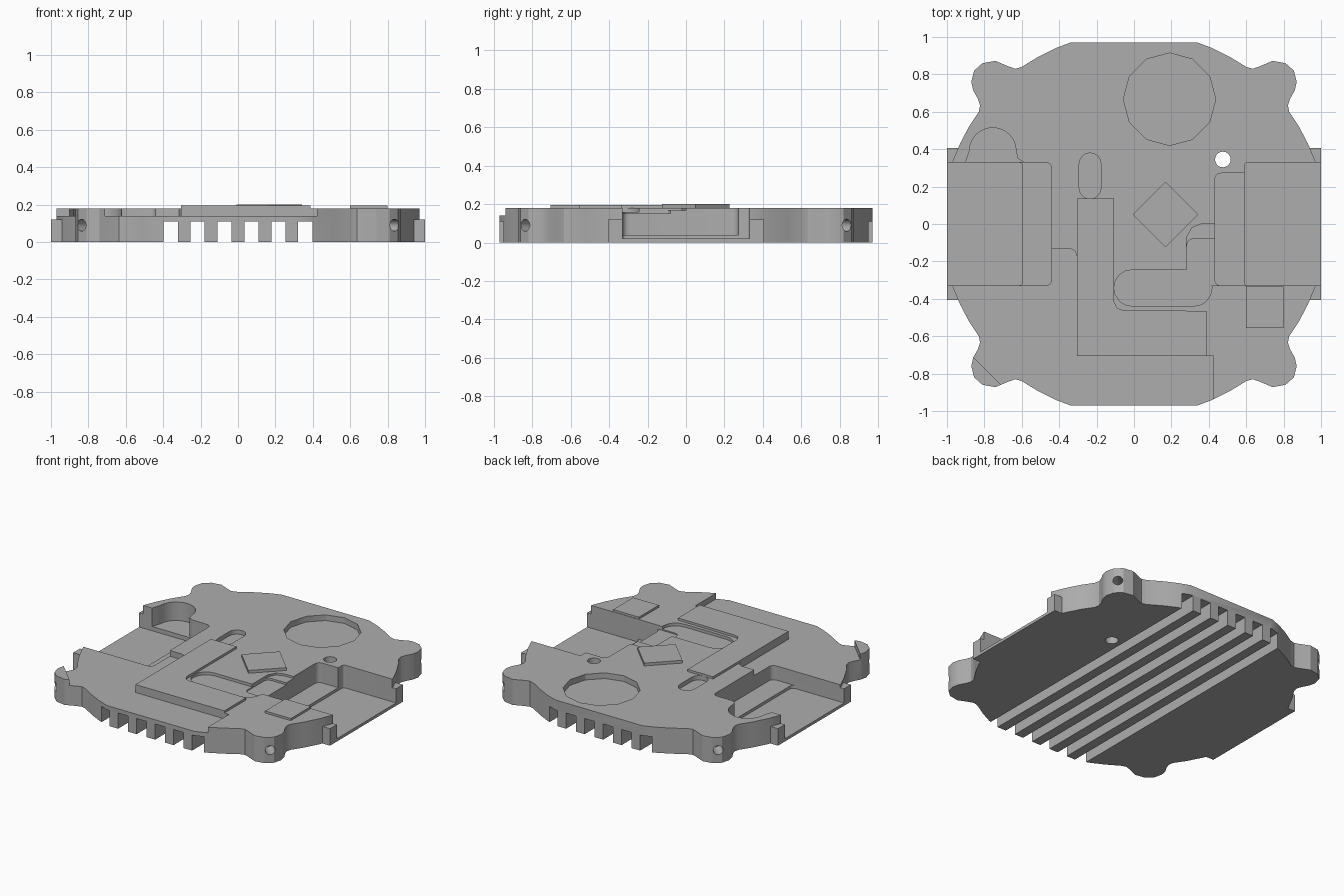
import bpy, bmesh, math
from mathutils import Vector, Matrix

old = bpy.data.objects.get("Cube")
if old:
    bpy.data.objects.remove(old, do_unlink=True)

metal = bpy.data.materials.new("plain_grey")
grey = (0.42, 0.42, 0.42, 1)
metal.diffuse_color = grey
metal.use_nodes = True
metal.node_tree.nodes["Principled BSDF"].inputs["Base Color"].default_value = grey
TOP = 0.18


def prism(name, pts, z0, z1):
    """Extrude a flat outline from z0 to z1."""
    bm = bmesh.new()
    face = bm.faces.new([bm.verts.new((x, y, z0)) for x, y in pts])
    ext = bmesh.ops.extrude_face_region(bm, geom=[face])
    verts = [v for v in ext["geom"] if isinstance(v, bmesh.types.BMVert)]
    bmesh.ops.translate(bm, verts=verts, vec=(0, 0, z1 - z0))
    bmesh.ops.recalc_face_normals(bm, faces=bm.faces)
    mesh = bpy.data.meshes.new(name)
    bm.to_mesh(mesh)
    bm.free()
    obj = bpy.data.objects.new(name, mesh)
    bpy.context.collection.objects.link(obj)
    mesh.materials.append(metal)
    return obj


def rounded(pts, r, steps=5):
    """Round each corner of an outline with a quadratic curve."""
    out = []
    for i, p in enumerate(pts):
        p, a, b = Vector(p), Vector(pts[i - 1]), Vector(pts[(i + 1) % len(pts)])
        s = p + (a - p).normalized() * r
        e = p + (b - p).normalized() * r
        for k in range(steps + 1):
            t = k / steps
            out.append(s * (1 - t) ** 2 + p * 2 * t * (1 - t) + e * t * t)
    return out


def rect(x0, y0, x1, y1):
    return [(x0, y0), (x1, y0), (x1, y1), (x0, y1)]


def ring(x, y, r, n):
    return [(x + r * math.sin(k * math.tau / n), y + r * math.cos(k * math.tau / n))
            for k in range(n)]


def capsule(x0, x1, y, r, n=8):
    right = [(x1 + r * math.sin(k * math.pi / n), y + r * math.cos(k * math.pi / n))
             for k in range(n + 1)]
    left = [(x0 - r * math.sin(k * math.pi / n), y - r * math.cos(k * math.pi / n))
            for k in range(n + 1)]
    return right + left


def combine(target, other, operation):
    mod = target.modifiers.new("combine", "BOOLEAN")
    mod.operation = operation
    mod.solver = "EXACT"
    mod.object = other
    bpy.context.view_layer.objects.active = target
    bpy.ops.object.modifier_apply(modifier=mod.name)
    bpy.data.objects.remove(other, do_unlink=True)


def cut(pts, z0, z1=0.3):
    combine(body, prism("cutter", pts, z0, z1), "DIFFERENCE")


# Round body with four screw lugs, mirrored from one quarter
quarter = [(0.34, 0.97), (0.42, 0.94), (0.51, 0.895), (0.6, 0.84), (0.635, 0.83),
           (0.67, 0.842), (0.74, 0.872), (0.81, 0.86), (0.855, 0.82), (0.87, 0.76),
           (0.86, 0.715), (0.835, 0.67), (0.823, 0.635), (0.83, 0.6), (0.88, 0.525),
           (0.93, 0.43), (0.97, 0.335)]
half = quarter + [(x, -y) for x, y in reversed(quarter)]
body = prism("body", half + [(-x, y) for x, y in reversed(half)], 0, TOP)

# Side tabs
combine(body, prism("tabs", rect(-1, -0.405, 1, 0.405), 0, 0.12), "UNION")

# Lowered front corner, leaving the tip of the lug raised
cut([(-1.1, -0.2), (-0.5, -0.2), (-0.5, -0.13), (-0.345, -0.13), (-0.315, -0.145),
     (-0.303, -0.18), (-0.303, -0.703), (0.422, -0.703), (0.422, -1.1),
     (-0.47, -1.1), (-1.1, -0.47)], 0.14)

# Left side pocket with inner ledge and round bay
cut(rounded(rect(-1.2, -0.33, -0.44, 0.33), 0.04), 0.04)
cut(rounded(rect(-1.2, -0.33, -0.595, 0.33), 0.03), 0.02)
bay = [(-0.755 + 0.125 * math.cos(k * math.pi / 12), 0.39 + 0.125 * math.sin(k * math.pi / 12))
       for k in range(13)]
cut([(-0.59, 0.3), (-0.59, 0.33), (-0.622, 0.35)] + bay + [(-0.89, 0.36), (-0.91, 0.3)], 0.05)

# Right side pocket with inner ledge
cut(rounded(rect(0.432, -0.33, 0.75, 0.272), 0.04), 0.04)
cut(rounded(rect(0.59, -0.33, 1.2, 0.33), 0.02), 0.02)

# Shallow channels leading into the right pocket
cut([(0.5, 0.0), (0.36, 0), (0.31, -0.02), (0.282, -0.07), (0.282, -0.15), (0.5, -0.15)], 0.166)
cut(rounded(rect(0.282, -0.33, 0.5, -0.08), 0.04), 0.152)
cut(capsule(-0.01, 0.32, -0.342, 0.097), 0.16)

# Small slot, round recess and through hole
cut([(-0.235 - (y - 0.257), x) for x, y in capsule(0.192, 0.322, 0.257, 0.058)], 0.15)
cut(ring(0.19, 0.667, 0.247, 12), 0.14)
cut(ring(0.475, 0.345, 0.042, 20), -0.1)

# Cooling grooves along the underside
for k in range(6):
    x = -0.36 + 0.144 * k
    cut(rect(x - 0.038, -1.1, x + 0.038, 1.1), -0.1, 0.11)

# Screw holes bored diagonally into the lugs
for sx in (-1, 1):
    for sy in (-1, 1):
        drill = prism("drill", ring(0, 0, 0.032, 16), -0.12, 0.12)
        turn = Vector((sx, sy, 0)).to_track_quat("Z", "Y").to_matrix().to_4x4()
        drill.data.transform(Matrix.Translation((sx * 0.84, sy * 0.84, 0.09)) @ turn)
        combine(body, drill, "DIFFERENCE")

# Raised plates on top
bend = [(-0.305, -0.705), (0.387, -0.705), (0.387, -0.465), (-0.06, -0.46),
        (-0.09, -0.45), (-0.107, -0.415), (-0.107, 0.135), (-0.305, 0.135)]
prism("bent_plate", bend, 0.13, 0.196)
prism("diamond_plate", ring(0.168, 0.05, 0.175, 4), 0.17, 0.2)
prism("small_plate", rect(0.6, -0.555, 0.8, -0.333), 0.17, 0.195)

# Smooth curved walls, crisp edges
bpy.ops.object.select_all(action="DESELECT")
body.select_set(True)
bpy.context.view_layer.objects.active = body
bpy.ops.object.shade_smooth_by_angle(angle=math.radians(30))
